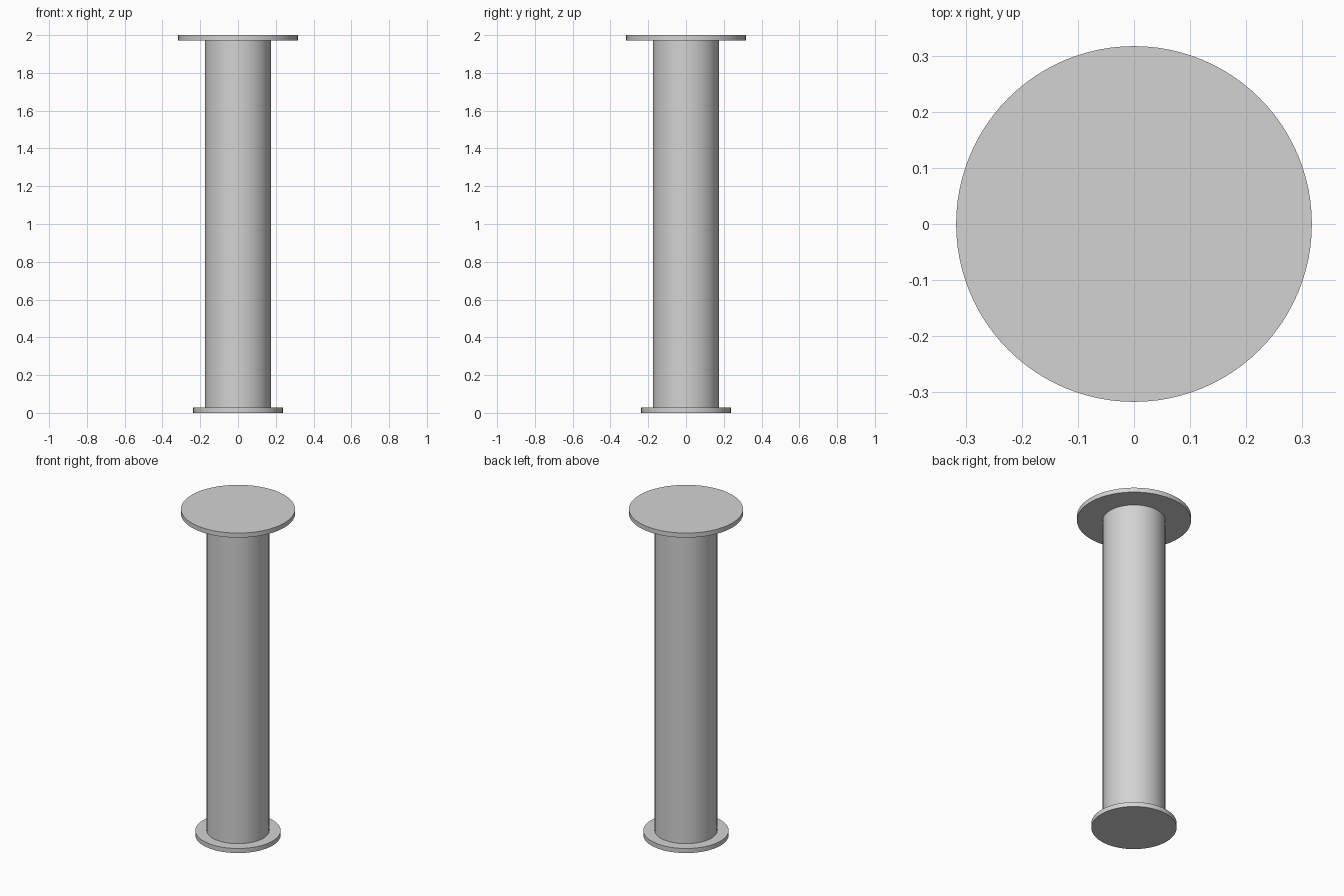
import bpy
import math

cube = bpy.data.objects.get("Cube")
if cube:
    bpy.data.objects.remove(cube, do_unlink=True)

# Single light grey material
GREY = (0.65, 0.65, 0.65, 1.0)
mat = bpy.data.materials.new("light_grey")
mat.use_nodes = True
mat.diffuse_color = GREY
mat.node_tree.nodes["Principled BSDF"].inputs["Base Color"].default_value = GREY


def cylinder(name, radius, z0, z1):
    """Upright smooth-sided cylinder between two heights."""
    bpy.ops.mesh.primitive_cylinder_add(
        vertices=96, radius=radius, depth=z1 - z0, location=(0, 0, (z0 + z1) / 2))
    ob = bpy.context.object
    ob.name = ob.data.name = name
    ob.data.materials.append(mat)
    bpy.ops.object.shade_smooth_by_angle(angle=math.radians(30))
    return ob


PLATE = 0.028  # flange thickness

# Foot flange, column and wider top flange
cylinder("base_flange", 0.237, 0.0, PLATE)
cylinder("column", 0.174, PLATE, 2.0 - PLATE)
cylinder("top_flange", 0.317, 2.0 - PLATE, 2.0)
